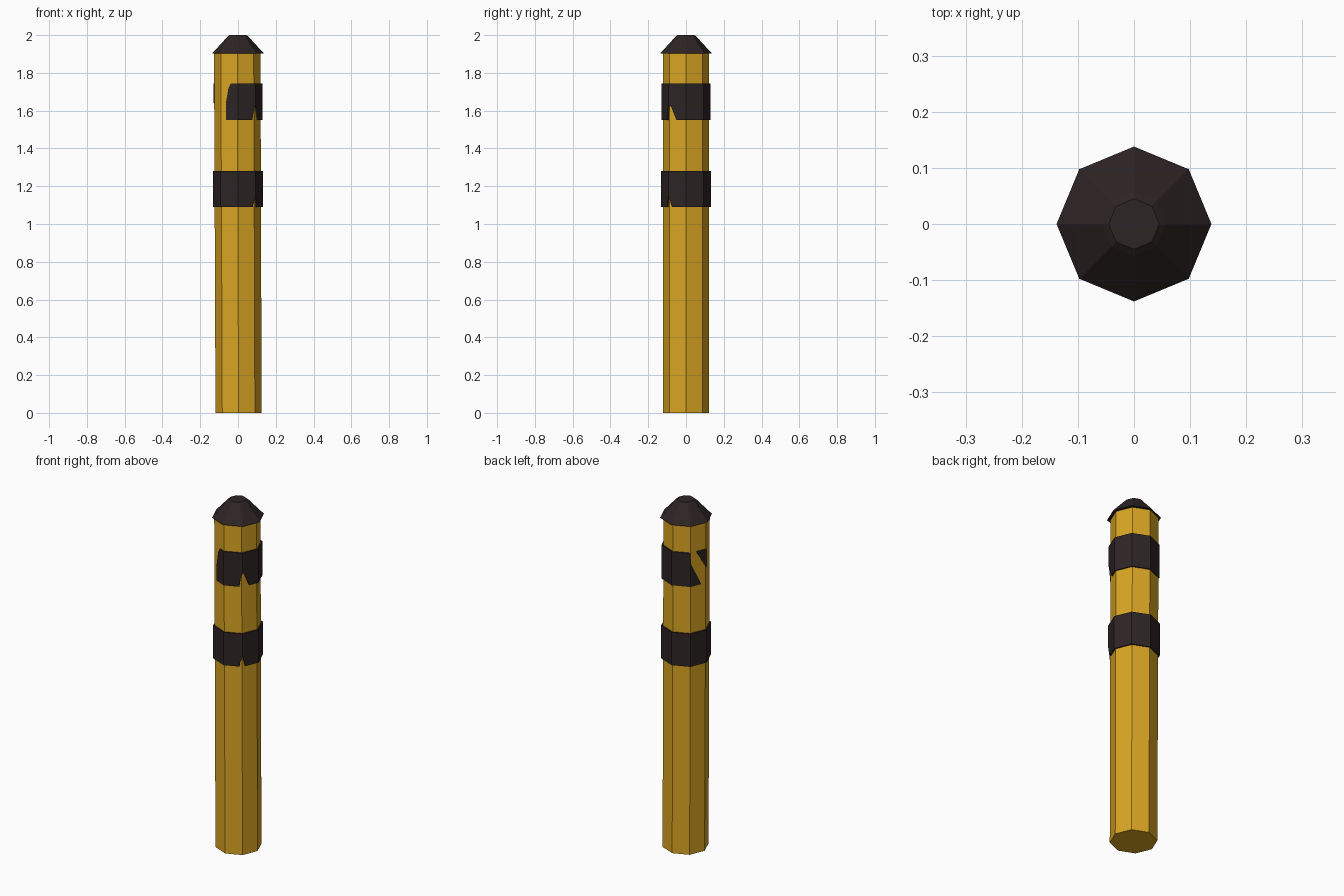
import bpy
import bmesh
from math import cos, sin, tau

SIDES = 8

cube = bpy.data.objects.get("Cube")
if cube:
    bpy.data.objects.remove(cube)


def make_material(name, rgb):
    mat = bpy.data.materials.new(name)
    mat.use_nodes = True
    mat.diffuse_color = (*rgb, 1)
    mat.node_tree.nodes["Principled BSDF"].inputs["Base Color"].default_value = (*rgb, 1)
    return mat


def finish(name, bm, mat):
    mesh = bpy.data.meshes.new(name)
    bm.to_mesh(mesh)
    bm.free()
    mesh.materials.append(mat)
    obj = bpy.data.objects.new(name, mesh)
    bpy.context.collection.objects.link(obj)
    return obj


def corner(k, radius, z, shift=0):
    a = tau * k / SIDES
    return (shift + radius * cos(a), radius * sin(a), z)


def octagon_solid(name, rings, mat):
    """Closed eight-sided solid through rings of (radius, z, x shift)."""
    bm = bmesh.new()
    loops = [[bm.verts.new(corner(k, *ring)) for k in range(SIDES)] for ring in rings]
    for low, high in zip(loops, loops[1:]):
        for k in range(SIDES):
            n = (k + 1) % SIDES
            bm.faces.new((low[k], low[n], high[n], high[k]))
    bm.faces.new(loops[0][::-1])
    bm.faces.new(loops[-1])
    return finish(name, bm, mat)


def band(name, radius, bottom, top, worn, mat):
    """Thin wrap; worn maps a side to its remaining (across, z) outlines."""
    full = [[(0, bottom), (1, bottom), (1, top), (0, top)]]
    bm = bmesh.new()
    for k in range(SIDES):
        for outline in worn.get(k, full):
            verts = []
            for u, z in outline:
                a, b = corner(k, radius, z), corner(k + 1, radius, z)
                verts.append(bm.verts.new([p + (q - p) * u for p, q in zip(a, b)]))
            bm.faces.new(verts)
    bmesh.ops.remove_doubles(bm, verts=bm.verts, dist=0.0005)
    obj = finish(name, bm, mat)
    shell = obj.modifiers.new("thickness", "SOLIDIFY")
    shell.thickness = 0.008
    shell.offset = -1
    return obj


yellow = make_material("golden yellow", (0.70, 0.376, 0.016))
dark = make_material("dark brown", (0.027, 0.018, 0.018))

# Slightly leaning post and its bevelled cap
octagon_solid("post", [(0.122, 0, 0.003), (0.123, 1.91, -0.004)], yellow)
octagon_solid("cap", [(0.138, 1.902, 0), (0.057, 1.99, 0), (0.045, 2, 0)], dark)

# Lower band with a small notch at one corner
low, high = 1.09, 1.28
band("lower_band", 0.132, low, high, {
    6: [[(0, low), (0.84, low), (0.87, 1.11), (1, 1.15), (1, high), (0, high)]],
    7: [[(0.2, low), (1, low), (1, high), (0, high), (0, 1.15)]],
}, dark)

# Upper band, torn open on one side
low, high = 1.55, 1.745
band("upper_band", 0.13, low, high, {
    3: [[(0, low), (0.69, low), (0.05, 1.68), (0, high)],
        [(1, 1.64), (1, high), (0.38, high)]],
    4: [],
    5: [[(0.3, low), (1, low), (1, high), (0.6, high), (0.45, 1.72), (0.3, 1.64)]],
    6: [[(0, low), (0.83, low), (0.9, 1.6), (1, 1.63), (1, high), (0, high)]],
    7: [[(0.45, low), (1, low), (1, high), (0, high), (0, 1.63), (0.15, 1.62)]],
}, dark)
